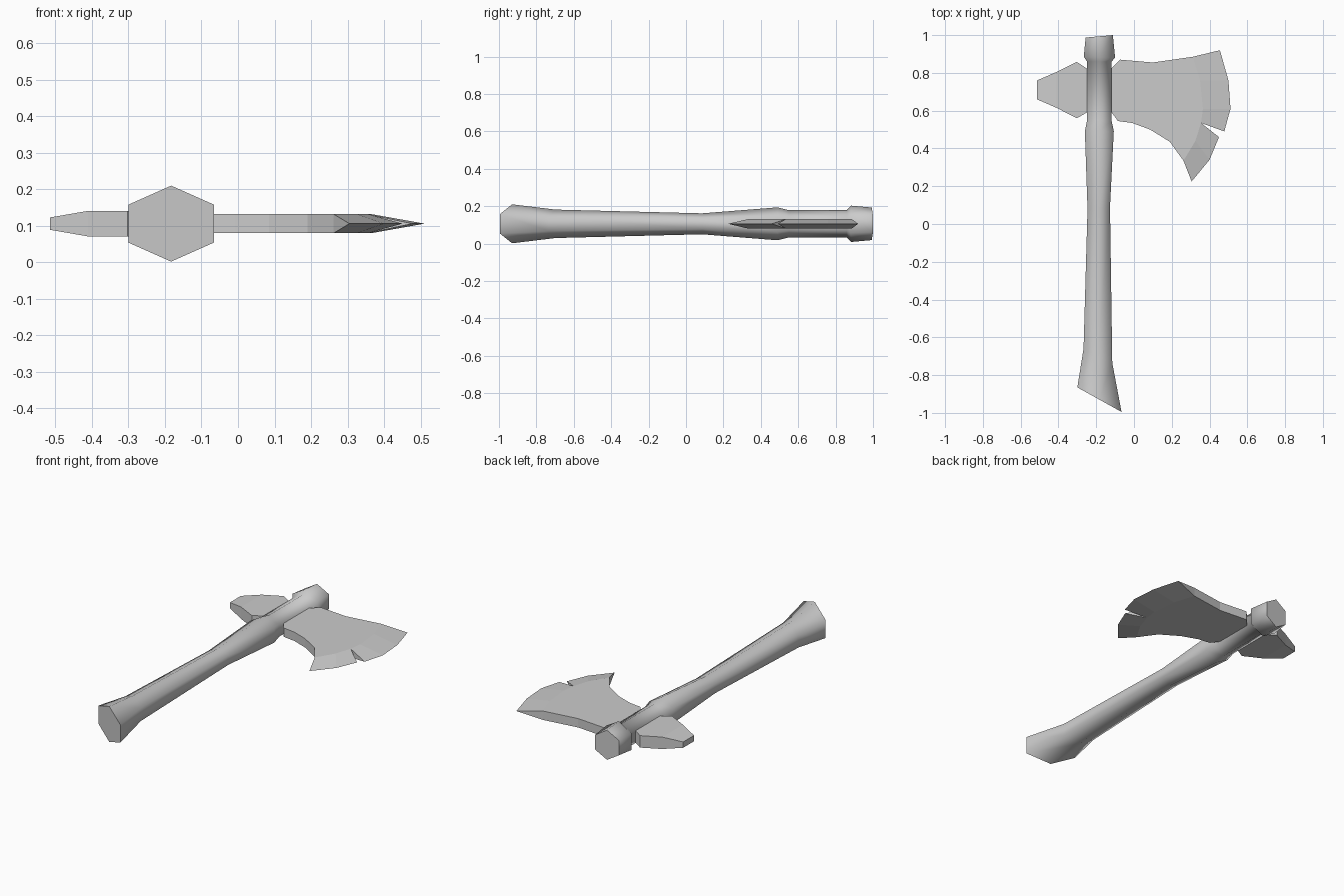
import bpy, bmesh

if "Cube" in bpy.data.objects:
    bpy.data.objects.remove(bpy.data.objects["Cube"])

ZC = 0.106  # mid-plane height of the axe


def finish(name, bm):
    bmesh.ops.recalc_face_normals(bm, faces=bm.faces[:])
    mesh = bpy.data.meshes.new(name)
    bm.to_mesh(mesh)
    bm.free()
    obj = bpy.data.objects.new(name, mesh)
    bpy.context.collection.objects.link(obj)
    return obj


# Handle: six-sided loft; station = left x, left y, right x, right y, half height
stations = [
    (-0.300, -0.865, -0.066, -0.995, 0.104),
    (-0.267, -0.660, -0.115, -0.735, 0.076),
    (-0.246, 0.080, -0.127, 0.090, 0.056),
    (-0.260, 0.490, -0.107, 0.490, 0.088),
    (-0.248, 0.550, -0.119, 0.550, 0.073),
    (-0.248, 0.860, -0.119, 0.860, 0.073),
    (-0.266, 0.885, -0.100, 0.880, 0.097),
    (-0.256, 0.987, -0.112, 1.000, 0.087),
]
bm = bmesh.new()
rings = []
for xl, yl, xr, yr, r in stations:
    xm, ym = (xl + xr) / 2, (yl + yr) / 2
    section = [(xm, ym, r), (xr, yr, r / 2), (xr, yr, -r / 2),
               (xm, ym, -r), (xl, yl, -r / 2), (xl, yl, r / 2)]
    rings.append([bm.verts.new((x, y, ZC + z)) for x, y, z in section])
for a, b in zip(rings, rings[1:]):
    for i in range(6):
        j = (i + 1) % 6
        bm.faces.new((a[i], a[j], b[j], b[i])).smooth = True
bm.faces.new(rings[0])
bm.faces.new(rings[-1])
finish("handle", bm)

# Blade: flat cheeks, bevels running to a sharp edge, notch in the edge
top_rim = [(-0.135, 0.81), (-0.118, 0.825), (-0.075, 0.87), (0.10, 0.855)]
bevel = [(0.31, 0.885), (0.35, 0.76), (0.365, 0.61), (0.355, 0.535),
         (0.325, 0.44), (0.262, 0.335)]
low_rim = [(0.19, 0.435), (0.085, 0.50), (-0.01, 0.535), (-0.085, 0.545),
           (-0.118, 0.59), (-0.135, 0.60)]
edge_upper = [(0.455, 0.92), (0.50, 0.76), (0.511, 0.61), (0.478, 0.49)]
edge_lower = [(0.45, 0.46), (0.40, 0.34), (0.305, 0.225)]

bm = bmesh.new()
outline = top_rim + bevel + low_rim
cheeks = [[bm.verts.new((x, y, ZC + s * 0.026)) for x, y in outline] for s in (1, -1)]
upper = [bm.verts.new((x, y, ZC)) for x, y in edge_upper]
lower = [bm.verts.new((x, y, ZC)) for x, y in edge_lower]
b0 = len(top_rim)
b1 = b0 + len(bevel) - 1
for cheek in cheeks:
    bm.faces.new(cheek)
    for edge, start in ((upper, b0), (lower, b0 + 3)):
        for k in range(len(edge) - 1):
            bm.faces.new((cheek[start + k], edge[k], edge[k + 1], cheek[start + k + 1]))
n = len(outline)
for i in range(n):
    if not b0 <= i < b1:
        j = (i + 1) % n
        bm.faces.new((cheeks[0][i], cheeks[0][j], cheeks[1][j], cheeks[1][i]))
# Triangular ends of the bevels: top corner, both notch walls, lower tip
for i, tip in ((b0, upper[0]), (b0 + 3, upper[-1]), (b0 + 3, lower[0]), (b1, lower[-1])):
    bm.faces.new((cheeks[0][i], cheeks[1][i], tip))
finish("blade", bm)

# Poll: thick tapered block behind the handle; x, upper y, lower y, half thickness
poll = [(-0.235, 0.81, 0.60, 0.035), (-0.25, 0.823, 0.59, 0.035),
        (-0.303, 0.858, 0.56, 0.035), (-0.41, 0.805, 0.615, 0.035),
        (-0.514, 0.76, 0.66, 0.017)]
bm = bmesh.new()
rings = [[bm.verts.new((x, y, ZC + z)) for y, z in ((yu, h), (yd, h), (yd, -h), (yu, -h))]
         for x, yu, yd, h in poll]
for a, b in zip(rings, rings[1:]):
    for i in range(4):
        j = (i + 1) % 4
        bm.faces.new((a[i], a[j], b[j], b[i]))
bm.faces.new(rings[0])
bm.faces.new(rings[-1])
finish("poll", bm)
